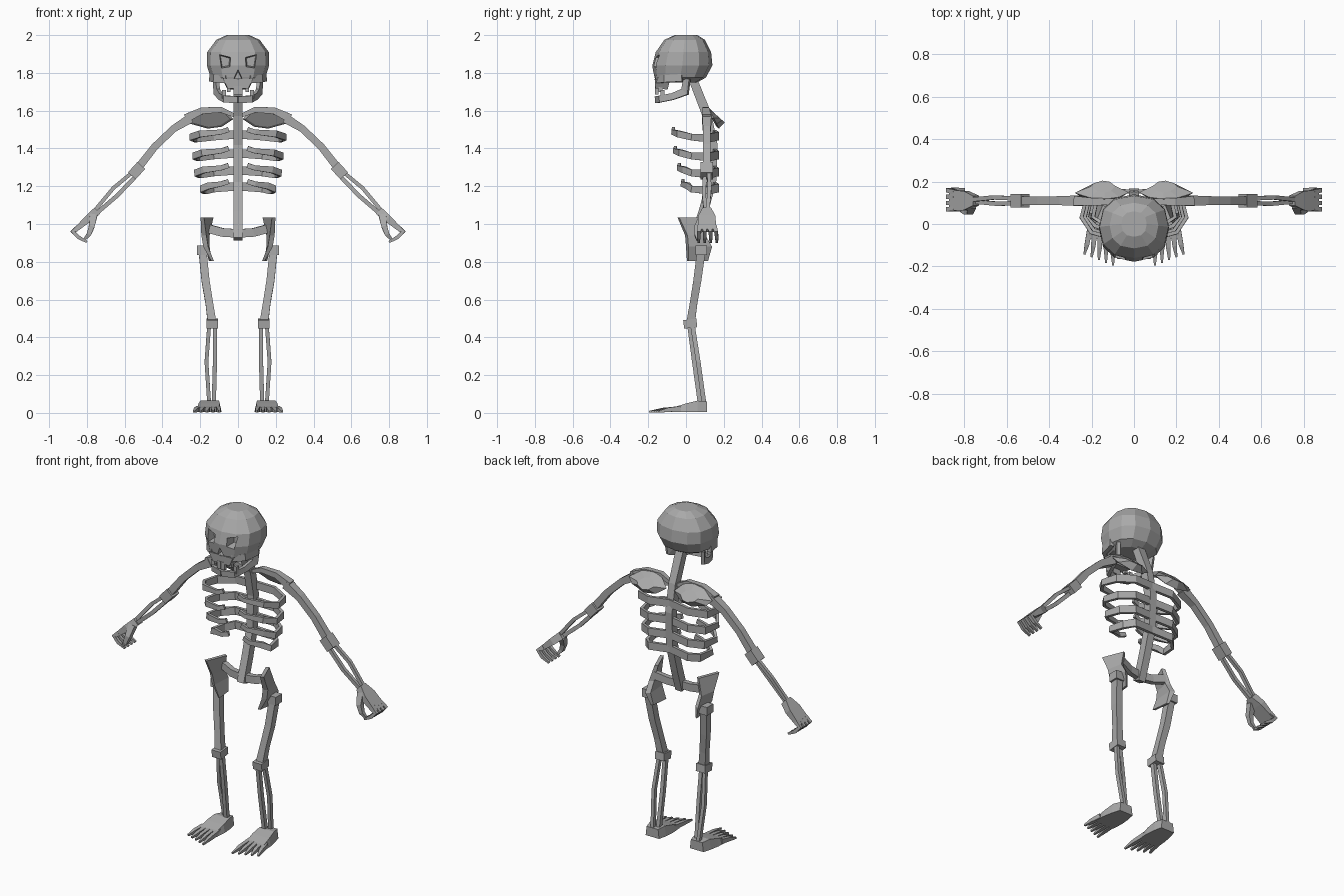
import bpy, bmesh, math
from mathutils import Vector

bone = bpy.data.materials.new("bone_grey")
bone.diffuse_color = (0.4, 0.4, 0.4, 1)


def finish(name, bm, mirror=True):
    """Optionally mirror across x, clean up and create the object."""
    if mirror:
        dup = bmesh.ops.duplicate(bm, geom=bm.verts[:] + bm.edges[:] + bm.faces[:])["geom"]
        for v in dup:
            if isinstance(v, bmesh.types.BMVert):
                v.co.x = -v.co.x
    bmesh.ops.recalc_face_normals(bm, faces=bm.faces[:])
    me = bpy.data.meshes.new(name)
    bm.to_mesh(me)
    bm.free()
    me.materials.append(bone)
    ob = bpy.data.objects.new(name, me)
    bpy.context.collection.objects.link(ob)
    return ob


def loft(bm, rings):
    """Skin closed rings and cap the ends."""
    vr = [[bm.verts.new(p) for p in r] for r in rings]
    n = len(vr[0])
    for a, b in zip(vr, vr[1:]):
        for i in range(n):
            bm.faces.new((a[i], a[(i + 1) % n], b[(i + 1) % n], b[i]))
    bm.faces.new(vr[0])
    bm.faces.new(vr[-1])


def bar(bm, pts, sizes, ref):
    """Rectangular bar along pts; each size is (width along ref, other width)."""
    pts = [Vector(p) for p in pts]
    if isinstance(sizes, tuple):
        sizes = [sizes] * len(pts)
    rings = []
    for i, p in enumerate(pts):
        t = (pts[min(i + 1, len(pts) - 1)] - pts[max(i - 1, 0)]).normalized()
        u = Vector(ref)
        u = (u - t * u.dot(t)).normalized()
        w = t.cross(u)
        a, b = sizes[i][0] / 2, sizes[i][1] / 2
        rings.append([p + u * a + w * b, p - u * a + w * b, p - u * a - w * b, p + u * a - w * b])
    loft(bm, rings)


def part(name, pts, sizes, ref, mirror=True):
    bm = bmesh.new()
    bar(bm, pts, sizes, ref)
    return finish(name, bm, mirror)


X, Y, Z = (1, 0, 0), (0, 1, 0), (0, 0, 1)

# Cranium: stacked rounded rings (z, half width, front y, back y)
bm = bmesh.new()
rings = []
for z, hw, yf, yb in [(2.0, .06, -.06, .06), (1.975, .115, -.115, .10), (1.91, .163, -.16, .133),
                      (1.84, .165, -.178, .14), (1.775, .145, -.17, .105), (1.75, .105, -.16, .06)]:
    ring = []
    for k in range(12):
        s, c = math.sin(k * math.pi / 6), math.cos(k * math.pi / 6)
        ring.append((hw * math.copysign(abs(s) ** .85, s),
                     (yf + yb) / 2 - (yb - yf) / 2 * math.copysign(abs(c) ** .85, c), z))
    rings.append(ring)
loft(bm, rings)
skull = finish("cranium", bm, False)

# Eye sockets and nose opening cut into the face
eye = [(.105, 1.905), (.035, 1.885), (.04, 1.83), (.09, 1.82)]
nose = [(0, 1.82), (.026, 1.765), (-.026, 1.765)]
for outline in (eye, [(-x, z) for x, z in eye], nose):
    bm = bmesh.new()
    cx = sum(p[0] for p in outline) / len(outline)
    cz = sum(p[1] for p in outline) / len(outline)
    loft(bm, [[(cx + (x - cx) * s, y, cz + (z - cz) * s) for x, z in outline]
              for y, s in ((-.25, 1.15), (-.105, .7))])
    cutter = finish("face_cutter", bm, False)
    mod = skull.modifiers.new("cut", "BOOLEAN")
    mod.object, mod.operation, mod.solver = cutter, "DIFFERENCE", "EXACT"
    bpy.context.view_layer.objects.active = skull
    bpy.ops.object.modifier_apply(modifier=mod.name)
    bpy.data.objects.remove(cutter)

# Upper jaw, cheekbones and teeth
part("upper_jaw", [(0, -.125, 1.765), (0, -.13, 1.715)], [(.16, .08), (.11, .065)], X, False)
part("cheekbone", [(.06, -.15, 1.765), (.12, -.11, 1.77), (.14, -.02, 1.775)], (.04, .025), Z)
part("upper_teeth", [(.013, -.155, 1.73), (.013, -.155, 1.685)], (.024, .02), X)
part("upper_side_teeth", [(.05, -.135, 1.735), (.05, -.135, 1.70)], (.018, .02), X)

# Lower jaw with teeth
part("lower_jaw", [(.118, .005, 1.77), (.112, -.005, 1.70), (.092, -.07, 1.675),
                   (.07, -.135, 1.662), (0, -.155, 1.658)],
     [(.02, .035), (.02, .045), (.02, .035), (.02, .036), (.02, .036)], (1, -.5, 0))
part("lower_teeth", [(.075, -.125, 1.665), (.075, -.125, 1.71)], (.022, .02), X)

# Spine and sacrum
part("spine", [(0, .035, 1.77), (0, .11, 1.58), (0, .142, 1.42), (0, .135, 1.22), (0, .09, 1.06),
               (0, .045, .92)], [(.05, .045)] + [(.045, .05)] * 5, X, False)
part("sacrum_arm", [(0, .05, .95), (.08, .06, .955), (.155, .08, .975)], (.045, .03), Z)

# Ribs: back, side, then curling forward and inward
bm = bmesh.new()
for z, w, front in [(1.465, .25, -.07), (1.365, .235, -.06), (1.275, .225, -.04), (1.19, .195, -.02)]:
    bar(bm, [(0, .15, z + .01), (.13, .165, z), (w * .9, .12, z - .01), (w * .99, .03, z - .005),
             (w * .8, front + .03, z + .012), (.09, front, z + .022), (.05, front + .005, z + .035)],
        [(.045, .018)] * 3 + [(.035, .018)] * 2 + [(.026, .016)] * 2, Z)
finish("ribs", bm)

# Shoulder blades: lens outline, tilted back, with a raised centre
outline = [(.025, 1.555), (.07, 1.60), (.14, 1.62), (.21, 1.605), (.28, 1.56), (.25, 1.53),
           (.16, 1.505), (.085, 1.515)]
bm = bmesh.new()
loft(bm, [[(.14 + (x - .14) * s, .105 + (1.62 - z) * .5 + d, 1.565 + (z - 1.565) * s)
           for x, z in outline] for d, s in ((0, .85), (.012, 1), (.042, .45))])
finish("shoulder_blade", bm)
part("collar_bone", [(.02, .11, 1.575), (.09, .105, 1.605), (.19, .105, 1.60), (.275, .11, 1.56)],
     [(.02, .02), (.03, .03), (.035, .035), (.045, .045)], Y)

# Arms
part("upper_arm", [(.25, .11, 1.56), (.34, .11, 1.505), (.44, .11, 1.41), (.53, .11, 1.295)],
     [(.05, .05), (.042, .038), (.04, .038), (.042, .042)], Y)
part("elbow", [(.512, .11, 1.31), (.562, .11, 1.255)], (.065, .055), Y)
part("forearm_outer", [(.545, .12, 1.285), (.66, .125, 1.19), (.76, .115, 1.07)], (.02, .02), Y)
part("forearm_inner", [(.53, .10, 1.265), (.64, .095, 1.15), (.745, .105, 1.06)], (.02, .022), Y)

# Hands: palm, curled fingers, thumb
part("palm", [(.745, .11, 1.07), (.79, .11, 1.03), (.865, .112, .965)],
     [(.045, .045), (.09, .04), (.10, .022)], Y)
bm = bmesh.new()
for k in range(4):
    y = .073 + k * .026
    bar(bm, [(.845, y, .985), (.875, y + .004 * (k - 1), .96), (.845, y + .006 * (k - 1), .93),
             (.80, y + .006 * (k - 1), .905)], [(.022, .024), (.02, .022), (.018, .02), (.012, .012)], Y)
finish("fingers", bm)
part("thumb", [(.765, .09, 1.045), (.775, .06, .985), (.79, .055, .945), (.815, .062, .915)],
     [(.035, .04), (.03, .03), (.022, .024), (.012, .012)], Y)

# Pelvis: flared blades (front edge, back edge) from top to bottom
bm = bmesh.new()
loft(bm, [[(xf, yf, z), (xb, yb, z), (xb + t, yb + t / 2, z), (xf + t, yf + t / 2, z)]
          for z, xf, yf, xb, yb, t in [(1.035, .18, -.045, .13, .08, .018), (.94, .168, -.005, .15, .09, .026),
                                       (.88, .158, 0, .15, .125, .026), (.805, .128, .005, .14, .11, .014)]])
finish("pelvis", bm)

# Legs
part("hip_joint", [(.19, .08, .885), (.19, .08, .835)], (.055, .06), X)
part("thigh", [(.187, .08, .85), (.172, .06, .70), (.152, .04, .58), (.138, .025, .48)],
     [(.042, .045), (.042, .042), (.04, .04), (.045, .045)], X)
part("knee", [(.137, .02, .495), (.137, .025, .45)], (.06, .07), X)
part("shin_front", [(.122, .02, .46), (.122, .045, .27), (.128, .075, .055)], (.022, .026), X)
part("shin_back", [(.153, .035, .46), (.167, .065, .27), (.153, .095, .055)], (.02, .024), X)

# Feet: wedge from heel to instep, then splayed toes
bm = bmesh.new()
loft(bm, [[(c - w, y, 0.005), (c + w, y, 0.005), (c + w * .85, y, h), (c - w * .85, y, h)]
          for y, c, w, h in [(.11, .148, .045, .06), (.06, .15, .058, .065),
                             (0, .153, .066, .05), (-.07, .158, .066, .028)]])
finish("foot", bm)
bm = bmesh.new()
for k in range(5):
    x = .106 + k * .026
    tip = -.195 + .013 * k
    bar(bm, [(x, -.03, .022), (x + .004 * (k - 1), (tip - .05) / 2, .016), (x + .008 * (k - 1), tip, .006)],
        [(.024, .028), (.022, .022), (.009, .010)], X)
finish("toes", bm)
